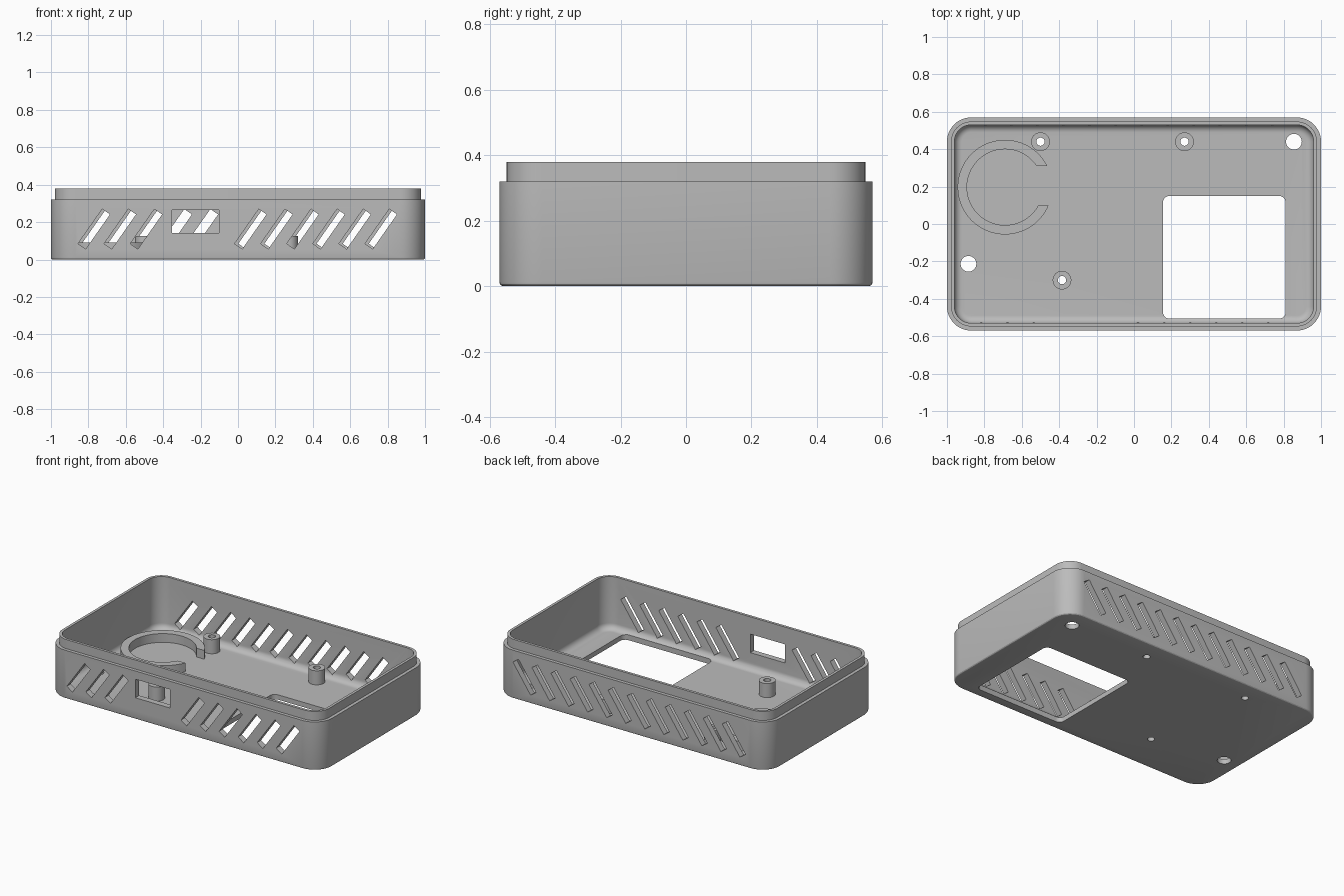
import bpy, bmesh, math
from mathutils import Matrix, Vector

if "Cube" in bpy.data.objects:
    bpy.data.objects.remove(bpy.data.objects["Cube"])

HALF_X, HALF_Y, CORNER = 1.0, 0.57, 0.13
FLOOR, WALL, FILLET = 0.032, 0.04, 0.04
RIM, LIP = 0.32, 0.38

grey = bpy.data.materials.new("plain_grey")
grey.use_nodes = True
grey.diffuse_color = (0.5, 0.5, 0.5, 1)
grey.node_tree.nodes["Principled BSDF"].inputs["Base Color"].default_value = (0.5, 0.5, 0.5, 1)


def make_object(name, bm):
    bmesh.ops.recalc_face_normals(bm, faces=bm.faces)
    mesh = bpy.data.meshes.new(name)
    bm.to_mesh(mesh)
    bm.free()
    mesh.materials.append(grey)
    obj = bpy.data.objects.new(name, mesh)
    bpy.context.collection.objects.link(obj)
    return obj


def activate(obj):
    bpy.ops.object.select_all(action="DESELECT")
    obj.select_set(True)
    bpy.context.view_layer.objects.active = obj


def rounded_rect(hx, hy, r, steps=12):
    points = []
    for quarter, (sx, sy) in enumerate([(1, 1), (-1, 1), (-1, -1), (1, -1)]):
        for i in range(steps + 1):
            a = (quarter + i / steps) * math.pi / 2
            points.append((sx * (hx - r) + r * math.cos(a), sy * (hy - r) + r * math.sin(a)))
    return points


def loft(bm, loops):
    """Skin closed loops of equal length and cap both ends."""
    rings = [[bm.verts.new(p) for p in loop] for loop in loops]
    n = len(rings[0])
    for a, b in zip(rings, rings[1:]):
        for i in range(n):
            j = (i + 1) % n
            bm.faces.new((a[i], a[j], b[j], b[i]))
    bm.faces.new(rings[0])
    bm.faces.new(rings[-1])


def cut_box(bm, centre, size, tilt=0):
    matrix = (Matrix.Translation(centre) @ Matrix.Rotation(-tilt, 4, "Y")
              @ Matrix.Diagonal((*size, 1)))
    bmesh.ops.create_cube(bm, size=1, matrix=matrix)


def cut_hole(bm, x, y, radius):
    bmesh.ops.create_cone(bm, cap_ends=True, segments=32, radius1=radius, radius2=radius,
                          depth=0.2, matrix=Matrix.Translation((x, y, 0)))


def raised_band(name, x, y, outer, inner, top, gap=None, steps=64):
    """Upright tube on the floor; gap gives the y limits of an opening towards +x."""
    bm = bmesh.new()

    def arc(radius, z):
        start, end = 0, math.tau
        if gap:
            start = math.asin((gap[1] - y) / radius)
            end += math.asin((gap[0] - y) / radius)
        count = steps + 1 if gap else steps
        angles = [start + (end - start) * i / steps for i in range(count)]
        return [bm.verts.new((x + radius * math.cos(a), y + radius * math.sin(a), z))
                for a in angles]

    base = FLOOR - 0.004
    rows = [arc(outer, base), arc(outer, top), arc(inner, top), arc(inner, base)]
    n = len(rows[0])
    for k in range(4):
        a, b = rows[k], rows[(k + 1) % 4]
        for i in range(n - 1 if gap else n):
            j = (i + 1) % n
            bm.faces.new((a[i], a[j], b[j], b[i]))
    if gap:
        bm.faces.new([r[0] for r in rows])
        bm.faces.new([r[-1] for r in rows])
    return make_object(name, bm)


# Case shell: inset and height of each loop, from underside over the lip to the floor
profile = [(0.012, 0), (0.006, 0.0016), (0.0016, 0.006), (0, 0.012), (0, RIM),
           (0.022, RIM), (0.022, LIP), (WALL, LIP)]
for i in range(9):
    a = i / 8 * math.pi / 2
    profile.append((WALL + FILLET * (1 - math.cos(a)), FLOOR + FILLET * (1 - math.sin(a))))
bm = bmesh.new()
loft(bm, [[(px, py, z) for px, py in rounded_rect(HALF_X - d, HALF_Y - d, CORNER - d)]
          for d, z in profile])
case = make_object("case_shell", bm)

# Openings cut through walls and floor
posts = [(-0.5, 0.44), (0.27, 0.44), (-0.385, -0.3)]
cut = bmesh.new()
slot_size, tilt = (0.226, 0.16, 0.05), math.radians(55)
for i in range(12):
    x = -0.77 + 0.1395 * i
    cut_box(cut, (x + 0.02, HALF_Y - 0.01, 0.163), slot_size, tilt)
    if i not in (3, 4, 5):
        cut_box(cut, (x, -HALF_Y + 0.01, 0.163), slot_size, tilt)
cut_box(cut, (-0.227, -HALF_Y, 0.204), (0.253, 0.16, 0.123))
for x, y in posts:
    cut_hole(cut, x, y, 0.022)
for x, y in [(0.855, 0.44), (-0.885, -0.213)]:
    cut_hole(cut, x, y, 0.042)
window = rounded_rect(0.328, 0.328, 0.035, 6)
loft(cut, [[(px + 0.483, py - 0.178, z) for px, py in window] for z in (-0.1, 0.1)])
cutter = make_object("opening_cutter", cut)
cutter.hide_render = True

activate(case)
boolean = case.modifiers.new("openings", "BOOLEAN")
boolean.operation = "DIFFERENCE"
boolean.solver = "EXACT"
boolean.object = cutter
bpy.ops.object.modifier_apply(modifier=boolean.name)
bpy.data.objects.remove(cutter)

# Screw posts and open holder ring on the floor
parts = [case]
for i, (x, y) in enumerate(posts):
    parts.append(raised_band(f"screw_post_{i + 1}", x, y, 0.05, 0.022, 0.125, steps=32))
parts.append(raised_band("holder_ring", -0.69, 0.197, 0.253, 0.203, 0.09, gap=(0.1, 0.31)))

for part in parts:
    activate(part)
    bpy.ops.object.shade_smooth_by_angle(angle=math.radians(30))
